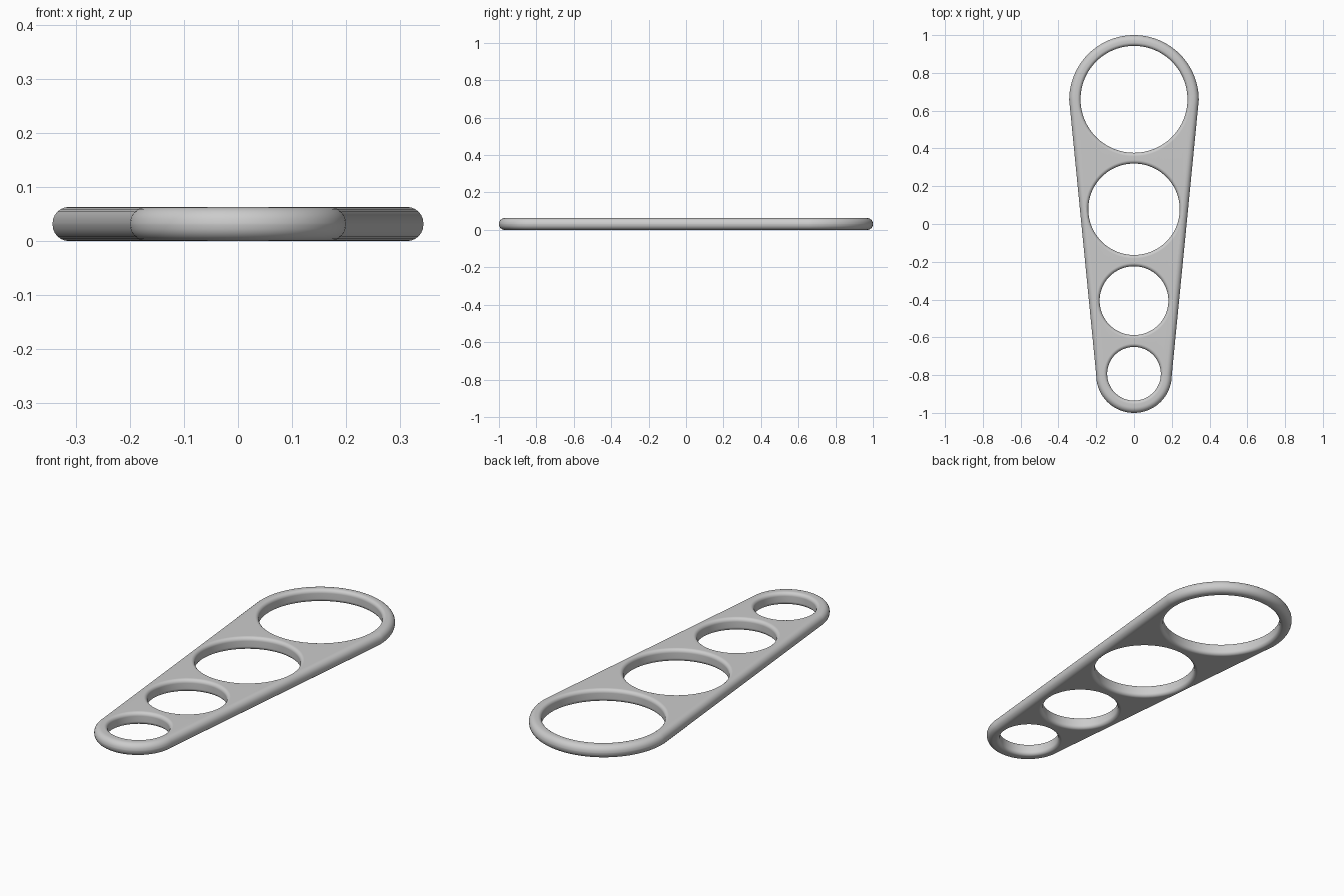
import bpy
import bmesh
from math import sin, cos, pi

cube = bpy.data.objects.get("Cube")
if cube:
    bpy.data.objects.remove(cube)

HEIGHT = 0.063
EDGE, HOLE_EDGE = 0.03, 0.018      # fillet radii of the rim and the holes
BACK_Y, BACK_R = 0.657, 0.343      # large rounded end
FRONT_Y, FRONT_R = -0.8, 0.2       # small rounded end
HOLES = [(0.66, 0.283), (0.078, 0.242), (-0.406, 0.182), (-0.793, 0.142)]
SEGMENTS, FILLET_STEPS = 96, 6


def arc(cy, r, start, end, n):
    return [(r * cos(start + (end - start) * i / n),
             cy + r * sin(start + (end - start) * i / n)) for i in range(n + 1)]


def outline(inset):
    half = SEGMENTS // 2
    return (arc(BACK_Y, BACK_R - inset, 0, pi, half)
            + arc(FRONT_Y, FRONT_R - inset, pi, 2 * pi, half))


def hole(cy, r):
    return lambda inset: arc(cy, r + inset, 0, 2 * pi, SEGMENTS)[:-1]


def fillet_profile(r):
    """Inset and height pairs from the bottom face up to the top face."""
    angles = [pi / 2 * i / FILLET_STEPS for i in range(FILLET_STEPS + 1)]
    lower = [(r * (1 - sin(a)), r * (1 - cos(a))) for a in angles]
    return lower + [(d, HEIGHT - z) for d, z in reversed(lower)]


def add_wall(bm, loop, radius):
    """Rounded wall around a loop; returns its bottom and top edges."""
    rings = [[bm.verts.new((x, y, z)) for x, y in loop(d)]
             for d, z in fillet_profile(radius)]
    for low, high in zip(rings, rings[1:]):
        for i in range(len(low)):
            j = (i + 1) % len(low)
            bm.faces.new((low[i], low[j], high[j], high[i]))
    return [[bm.edges.get((ring[i - 1], ring[i])) for i in range(len(ring))]
            for ring in (rings[0], rings[-1])]


# Plate with rounded rim and four round holes
bm = bmesh.new()
walls = [add_wall(bm, outline, EDGE)]
walls += [add_wall(bm, hole(cy, r), HOLE_EDGE) for cy, r in HOLES]
for side in (0, 1):
    bmesh.ops.triangle_fill(bm, use_beauty=True,
                            edges=[e for wall in walls for e in wall[side]])
bmesh.ops.recalc_face_normals(bm, faces=bm.faces)

mesh = bpy.data.meshes.new("link_plate")
bm.to_mesh(mesh)
bm.free()
plate = bpy.data.objects.new("link_plate", mesh)
bpy.context.collection.objects.link(plate)

# Plain grey surface
grey = bpy.data.materials.new("light_grey")
grey.use_nodes = True
colour = (0.6, 0.6, 0.6, 1)
grey.diffuse_color = colour
grey.node_tree.nodes["Principled BSDF"].inputs["Base Color"].default_value = colour
mesh.materials.append(grey)

# Smooth fillets with flat faces kept clean
bpy.context.view_layer.objects.active = plate
plate.select_set(True)
bpy.ops.object.shade_smooth_by_angle(angle=pi / 6)
plate.modifiers.new("clean_shading", "WEIGHTED_NORMAL").keep_sharp = True
